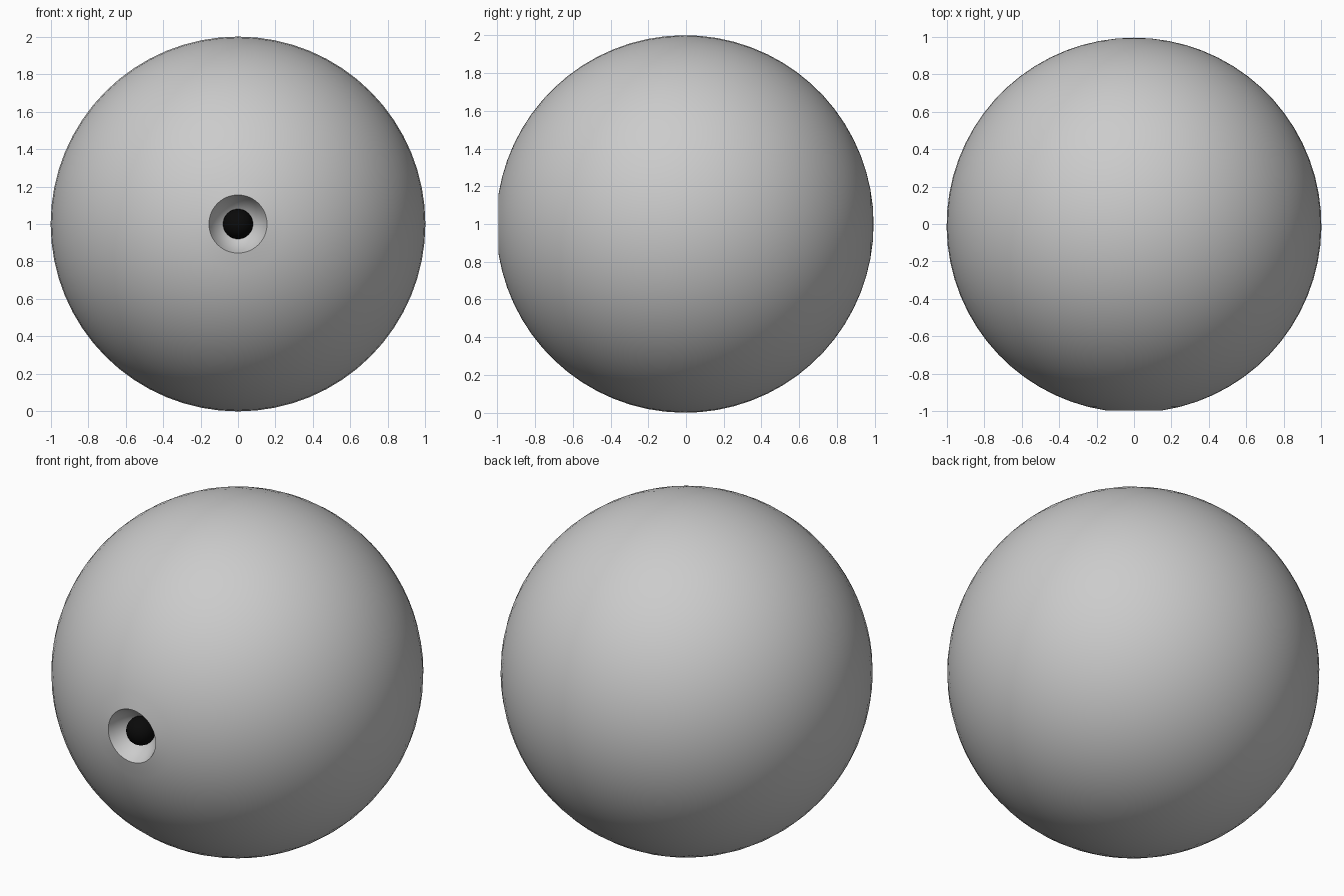
import bpy, bmesh
from math import sin, cos, pi, asin
from mathutils import Vector, Matrix

if "Cube" in bpy.data.objects:
    bpy.data.objects.remove(bpy.data.objects["Cube"])

SEG = 64
RIM = 0.155                      # opening radius
A0 = asin(RIM)
CY = -(1 - cos(A0)) / 2 * -1     # keeps the cut ball centred on y
DEPTH = 0.13


def lathe(name, profile):
    """Revolve (radius, y) points round the y axis through z = 1."""
    bm = bmesh.new()
    vs = [bm.verts.new((r, y, 1)) for r, y in profile]
    edges = [bm.edges.new(p) for p in zip(vs, vs[1:])]
    bmesh.ops.spin(bm, geom=vs + edges, cent=(0, 0, 1), axis=(0, 1, 0),
                   angle=2 * pi, steps=SEG, use_duplicate=False)
    bmesh.ops.remove_doubles(bm, verts=bm.verts, dist=1e-5)
    bmesh.ops.recalc_face_normals(bm, faces=bm.faces)
    me = bpy.data.meshes.new(name)
    bm.to_mesh(me)
    bm.free()
    ob = bpy.data.objects.new(name, me)
    bpy.context.collection.objects.link(ob)
    return ob


def smooth(ob):
    bpy.ops.object.select_all(action='DESELECT')
    ob.select_set(True)
    bpy.context.view_layer.objects.active = ob
    bpy.ops.object.shade_smooth_by_angle(angle=0.5)


# Ball with a concave socket at the front
CY = -(1 - cos(A0)) / 2
rim_y = CY - cos(A0)
n = 8
bowl = [(RIM * sin(i / n * 1.1) / sin(1.1),
         rim_y + DEPTH * (cos(i / n * 1.1) - cos(1.1)) / (1 - cos(1.1)))
        for i in range(n)]
m = 32
shell = [(sin(a), CY - cos(a))
         for a in (A0 + (pi - A0) * i / m for i in range(m + 1))]
shell[-1] = (0, CY + 1)
smooth(lathe("eyeball", bowl + shell))

# Small black pupil bead resting in the socket
bpy.ops.mesh.primitive_uv_sphere_add(segments=32, ring_count=16, radius=0.08,
                                     location=(0, rim_y + 0.085, 1))
pupil = bpy.context.object
pupil.name = "pupil"
black = bpy.data.materials.new("black")
black.diffuse_color = (0.003, 0.003, 0.003, 1)
black.use_nodes = True
black.node_tree.nodes["Principled BSDF"].inputs["Base Color"].default_value = black.diffuse_color
pupil.data.materials.append(black)
smooth(pupil)
